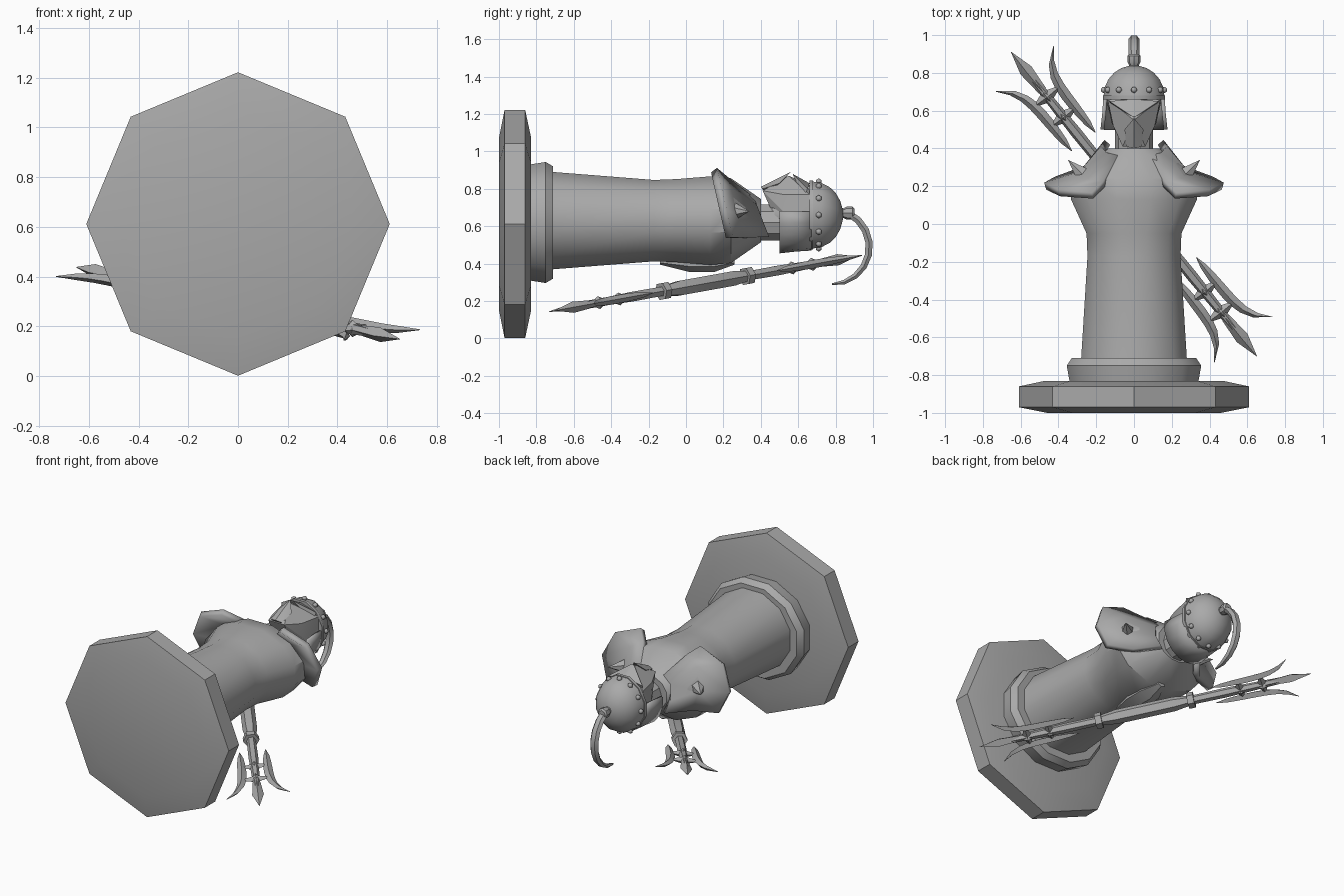
import bpy, bmesh
from math import sin, cos, pi, radians, sqrt
from mathutils import Matrix, Vector

cube = bpy.data.objects.get("Cube")
if cube:
    bpy.data.objects.remove(cube)

stone = bpy.data.materials.new("plain_grey")
stone.use_nodes = True
grey = (.4, .4, .4, 1)
stone.diffuse_color = grey
stone.node_tree.nodes["Principled BSDF"].inputs["Base Color"].default_value = grey

AXIS_HEIGHT = .62
HEAD_HEIGHT = .66
SIDES = (("left", 1), ("right", -1))


def finish(name, bm, matrix=None, sharp=35):
    """Turn a bmesh into a shaded object."""
    bmesh.ops.recalc_face_normals(bm, faces=bm.faces)
    if matrix:
        bm.transform(matrix)
    mesh = bpy.data.meshes.new(name)
    bm.to_mesh(mesh)
    bm.free()
    mesh.materials.append(stone)
    obj = bpy.data.objects.new(name, mesh)
    bpy.context.collection.objects.link(obj)
    bpy.ops.object.select_all(action='DESELECT')
    obj.select_set(True)
    bpy.context.view_layer.objects.active = obj
    bpy.ops.object.shade_smooth_by_angle(angle=radians(sharp))
    return obj


def skin(bm, loops, closed):
    """Join neighbouring rows of vertices with quads."""
    for low, high in zip(loops, loops[1:]):
        count = len(low)
        for i in range(count if closed else count - 1):
            j = (i + 1) % count
            bm.faces.new((low[i], low[j], high[j], high[i]))


def loft(name, rings, sides, matrix=None, sharp=35, turn=0):
    """Skin elliptical rings (centre, width, depth, tilt) strung along y."""
    bm = bmesh.new()
    loops = []
    for centre, width, depth, tilt in rings:
        loop = []
        for i in range(sides):
            angle = 2 * pi * (i + turn) / sides
            rise = depth * sin(angle)
            offset = Vector((width * cos(angle), -rise * sin(tilt), rise * cos(tilt)))
            loop.append(bm.verts.new(Vector(centre) + offset))
        loops.append(loop)
    skin(bm, loops, True)
    bm.faces.new(loops[0])
    bm.faces.new(loops[-1])
    return finish(name, bm, matrix, sharp)


def lathe(name, profile, sides, height=0, squash=1, matrix=None, sharp=35, turn=0):
    """Turn a profile of (y, radius) around the y axis."""
    rings = [((0, y, height), radius * squash, radius, 0) for y, radius in profile]
    return loft(name, rings, sides, matrix, sharp, turn)


def sheet(name, rows, thickness):
    """Thin plate through rows of points."""
    bm = bmesh.new()
    skin(bm, [[bm.verts.new(point) for point in row] for row in rows], False)
    obj = finish(name, bm, sharp=25)
    solid = obj.modifiers.new("thickness", 'SOLIDIFY')
    solid.thickness = thickness
    solid.offset = 0


def hull(name, points):
    """Faceted convex solid, mirrored across x."""
    bm = bmesh.new()
    for x, y, z in points:
        for side, s in SIDES:
            bm.verts.new((s * x, y, z))
    bmesh.ops.remove_doubles(bm, verts=bm.verts, dist=.001)
    result = bmesh.ops.convex_hull(bm, input=bm.verts)
    inner = [v for v in result["geom_interior"] if isinstance(v, bmesh.types.BMVert)]
    bmesh.ops.delete(bm, geom=inner, context='VERTS')
    finish(name, bm, sharp=20)


# Octagonal plinth, collar and torso
lathe("plinth", [(-1, .46), (-.97, .61), (-.86, .61), (-.83, .47)], 8, height=.612)
lathe("plinth_collar", [(-.84, .32), (-.75, .335), (-.71, .31)], 12,
      height=AXIS_HEIGHT, squash=1.1, turn=.5)
torso = [(-.72, .29, .27), (-.17, .255, .225), (-.05, .26, .23),
         (.13, .345, .245), (.24, .35, .235), (.4, .14, .12)]
loft("torso", [((0, y, .63), width, depth, 0) for y, width, depth in torso], 12, turn=.5)
lathe("neck", [(.36, .1), (.6, .1)], 10, height=AXIS_HEIGHT)
lathe("back_ridge", [(-.14, .02), (.02, .06), (.15, .06), (.26, .02)], 6,
      height=.415, squash=1.4, turn=.5)

# Flared shoulder plates, each with a spike
bands = [(.4, .08, .62, .08, .12), (.26, .16, .66, .12, .19), (.2, .22, .68, .25, .22)]
sweep = [radians(angle) for angle in (90, 45, 0, -40)]
for side, s in SIDES:
    sheet(side + "_shoulder_plate",
          [[(s * (x + reach * cos(a)), y - .05 * sin(a), z + rise * sin(a)) for a in sweep]
           for y, x, z, reach, rise in bands], .04)
    bm = bmesh.new()
    bmesh.ops.create_cone(bm, cap_ends=True, segments=6, radius1=.06, radius2=0, depth=.14)
    aim = Vector((s, 1, 0)).to_track_quat('Z', 'Y').to_matrix().to_4x4()
    finish(side + "_shoulder_spike", bm, Matrix.Translation((s * .3, .29, .68)) @ aim, 20)

# Head, face mask, beak and brow
lathe("head", [(.46, .09), (.54, .13), (.68, .17)], 10, height=HEAD_HEIGHT, squash=.9)
hull("face_mask", [(0, .55, .87), (0, .66, .82), (.06, .41, .79), (.11, .52, .77),
                   (.14, .66, .77), (.06, .45, .7), (.14, .66, .66), (.12, .54, .66)])
hull("face_beak", [(0, .4, .81), (0, .56, .89), (0, .44, .76), (.04, .41, .8), (.05, .5, .83)])
hull("brow", [(.01, .57, .88), (.01, .66, .83), (.13, .65, .8), (.12, .63, .75)])

# Helmet with rim, rivets and neck guard
steps = [i * pi / 11 for i in range(6)]
lathe("helmet_dome", [(.68 + .16 * sin(a), .185 * cos(a)) for a in steps], 12,
      height=HEAD_HEIGHT, squash=.9, turn=.5)
lathe("helmet_rim", [(.66, .19), (.68, .19)], 12, height=HEAD_HEIGHT, squash=.9, turn=.5)
for i in range(12):
    a = i * pi / 6
    bm = bmesh.new()
    bmesh.ops.create_icosphere(bm, subdivisions=1, radius=.018)
    spot = Vector((.16 * cos(a), .71, HEAD_HEIGHT + .178 * sin(a)))
    finish("rivet", bm, Matrix.Translation(spot), 60)
arc = [radians(170 + 20 * i) for i in range(11)]
sheet("neck_guard", [[(reach * cos(a), y, .65 + (reach + .015) * sin(a)) for a in arc]
                     for y, reach in ((.67, .155), (.59, .16), (.5, .17))], .02)

# Crest stem and plume swept round an arc
lathe("crest_stem", [(.82, .04), (.84, .025), (.86, .035), (.89, .035), (.9, .025)], 8, height=.67)
plume = []
for i in range(9):
    t = i / 8
    a = radians(65 - 155 * t)
    size = .04 * sqrt(1.02 - t) * (.7 + t * .6)
    plume.append(((0, .78 + .2 * cos(a), .49 + .2 * sin(a)), size, size * .75, a - pi / 2))
loft("plume", plume, 6, sharp=40)

# Double-ended trident slung across the back
along = Vector((-.63, .78, .14)).normalized()
out = Vector((0, -.18, 1))
across = along.cross(out).normalized()
out = across.cross(along)
sling = Matrix.Translation((0, .105, .294)) @ Matrix((across, along, out)).transposed().to_4x4()
lathe("trident_grip", [(-.29, .03), (-.18, .045), (.18, .045), (.29, .03)], 6, matrix=sling)
for end, half_turn in (("upper", 0), ("lower", pi)):
    place = sling @ Matrix.Rotation(half_turn, 4, 'Z')
    lathe(end + "_shaft", [(.27, .028), (.5, .03), (.85, .02)], 6, matrix=place)
    lathe(end + "_ring", [(.27, .05), (.31, .05)], 6, matrix=place)
    lathe(end + "_centre_blade", [(.78, .02), (.92, .03), (1.045, .001)], 4,
          squash=1.2, matrix=place, sharp=20)
    for y in (.6, .74):
        lathe(end + "_boss", [(y - .05, .01), (y, .035), (y + .05, .01)], 4,
              matrix=place, sharp=20)
        lathe(end + "_crossbar", [(y - .03, .004), (y, .025), (y + .03, .004)], 4,
              squash=4, matrix=place, sharp=20)
    # Side blades run straight, then flare outward at the tip
    for side, s in SIDES:
        blade = []
        for i in range(9):
            t = i / 8
            size = .002 + .026 * sqrt(abs(sin(pi * t)))
            blade.append(((s * (.08 + .115 * t ** 6), .43 + t / 2, 0), size, size * .8, 0))
        loft(end + "_" + side + "_blade", blade, 4, place, 20)
